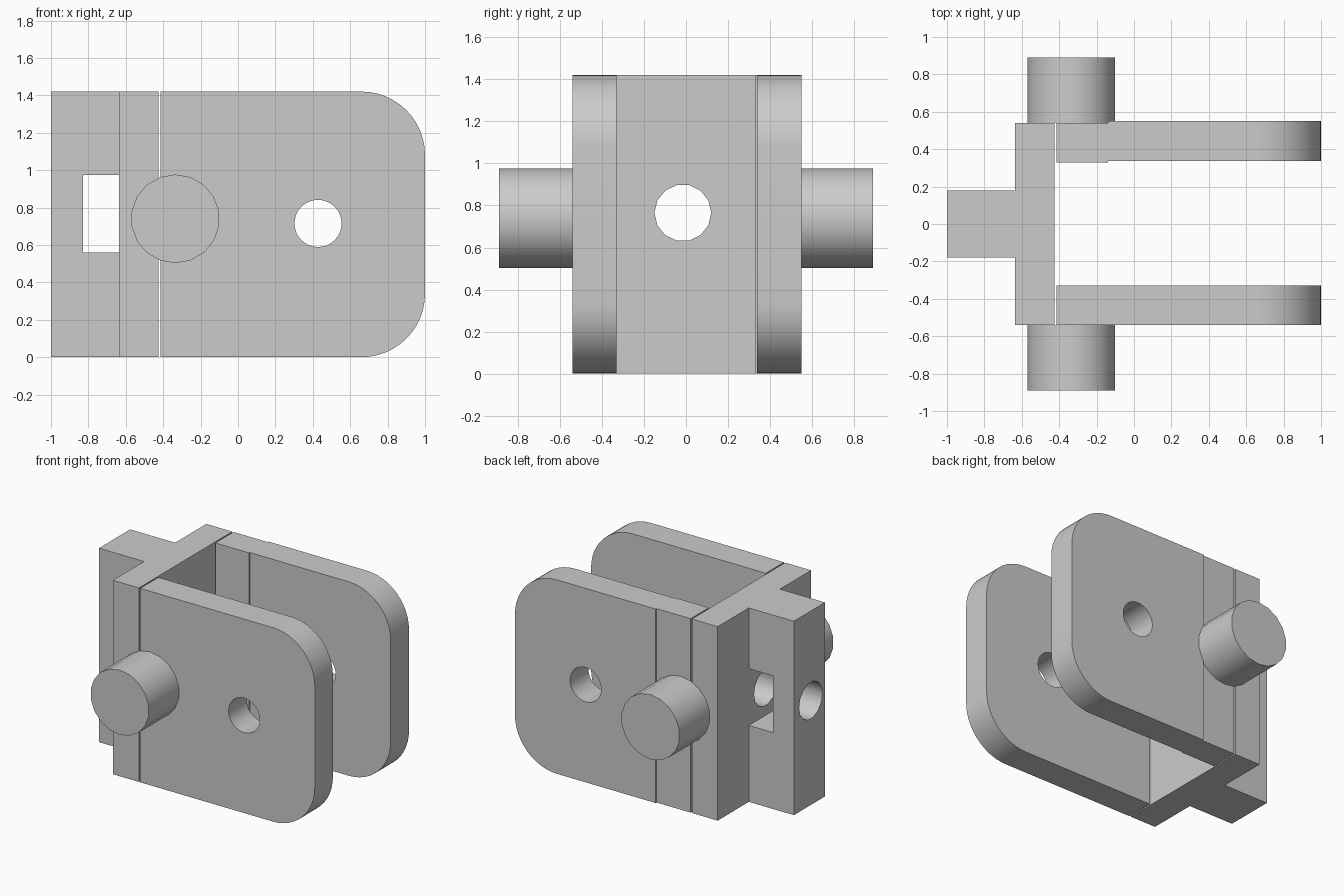
import bpy, bmesh
from math import cos, sin, pi, radians
from mathutils import Vector

if "Cube" in bpy.data.objects:
    bpy.data.objects.remove(bpy.data.objects["Cube"])

grey = bpy.data.materials.new("light_grey")
grey.use_nodes = True
grey.diffuse_color = (0.6, 0.6, 0.6, 1)
grey.node_tree.nodes["Principled BSDF"].inputs["Base Color"].default_value = (0.6, 0.6, 0.6, 1)

HEIGHT = 1.42


def prism(name, profile, start, end, axis="y"):
    """Extrude a profile, given as (x, z) or (y, z), along y or x."""
    def place(p, d):
        return Vector((p[0], d, p[1])) if axis == "y" else Vector((d, p[0], p[1]))
    bm = bmesh.new()
    face = bm.faces.new([bm.verts.new(place(p, start)) for p in profile])
    result = bmesh.ops.extrude_face_region(bm, geom=[face])
    moved = [g for g in result["geom"] if isinstance(g, bmesh.types.BMVert)]
    shift = place((0, 0), end) - place((0, 0), start)
    bmesh.ops.translate(bm, verts=moved, vec=shift)
    bmesh.ops.recalc_face_normals(bm, faces=bm.faces)
    mesh = bpy.data.meshes.new(name)
    bm.to_mesh(mesh)
    bm.free()
    mesh.materials.append(grey)
    obj = bpy.data.objects.new(name, mesh)
    bpy.context.collection.objects.link(obj)
    return obj


def arc(cx, cz, r, a0, a1, steps):
    angles = [radians(a0 + (a1 - a0) * i / steps) for i in range(steps + 1)]
    return [(cx + r * cos(a), cz + r * sin(a)) for a in angles]


def circle(cx, cz, r, sides, turn=0):
    return arc(cx, cz, r, turn, turn + 360, sides)[:-1]


def rect(x0, x1):
    return [(x0, 0), (x1, 0), (x1, HEIGHT), (x0, HEIGHT)]


def activate(obj):
    bpy.ops.object.select_all(action="DESELECT")
    obj.select_set(True)
    bpy.context.view_layer.objects.active = obj


def drill(obj, profile, start, end, axis):
    cutter = prism("hole_cutter", profile, start, end, axis)
    mod = obj.modifiers.new("hole", "BOOLEAN")
    mod.operation = "DIFFERENCE"
    mod.solver = "EXACT"
    mod.object = cutter
    activate(obj)
    bpy.ops.object.modifier_apply(modifier=mod.name)
    bpy.data.objects.remove(cutter)


def smooth(obj):
    activate(obj)
    bpy.ops.object.shade_smooth_by_angle(angle=radians(30))


# Side plates with rounded free corners
def plate_profile(x0):
    r = 0.34
    return ([(x0, 0)] + arc(1 - r, r, r, -90, 0, 12)
            + arc(1 - r, HEIGHT - r, r, 0, 90, 12) + [(x0, HEIGHT)])


front_plate = prism("front_plate", plate_profile(-0.415), -0.54, -0.33)
back_plate = prism("back_plate", plate_profile(-0.14), 0.338, 0.55)
back_plate_root = prism("back_plate_root", rect(-0.415, -0.14), 0.33, 0.54)
for plate in (front_plate, back_plate):
    drill(plate, circle(0.428, 0.715, 0.126, 32), -1, 1, "y")
    smooth(plate)

# Cross bar joining the plates
cross_bar = prism("cross_bar", rect(-0.635, -0.425), -0.54, 0.54)

# Slotted mounting lug behind the cross bar
lug = prism("mounting_lug", [
    (-1, 0), (-0.635, 0), (-0.635, 0.56), (-0.83, 0.56),
    (-0.83, 0.975), (-0.635, 0.975), (-0.635, HEIGHT), (-1, HEIGHT)], -0.18, 0.18)

# Bolt hole through lug and bar
for part in (cross_bar, lug):
    drill(part, circle(-0.015, 0.765, 0.135, 14), -1.2, 0, "x")
    smooth(part)

# Pivot pins on the outer faces
for name, start, end in (("front_pin", -0.89, -0.54), ("back_pin", 0.54, 0.89)):
    smooth(prism(name, circle(-0.335, 0.74, 0.237, 18, 90), start, end))
